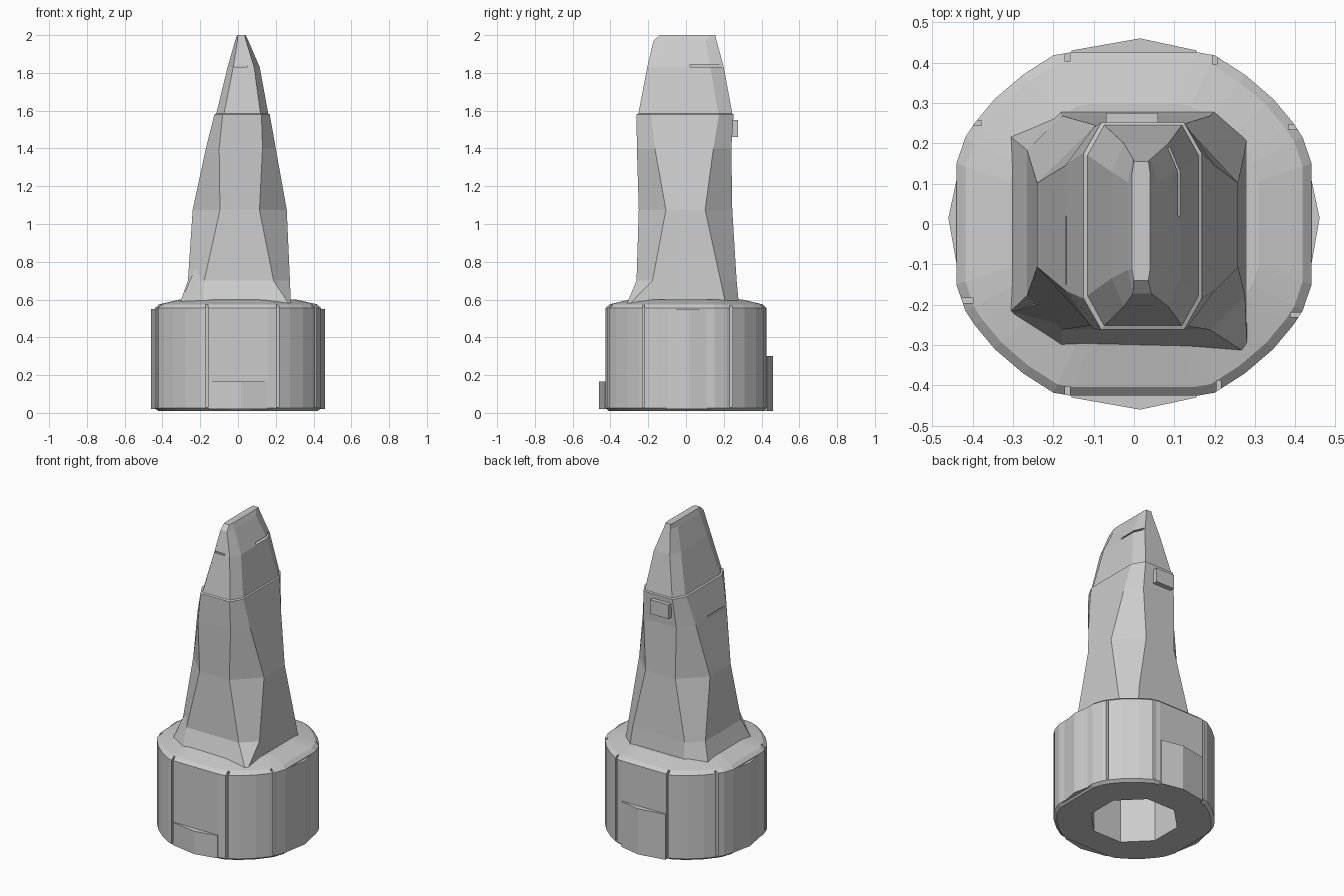
import bpy, bmesh
from math import cos, sin, pi

cube = bpy.data.objects.get("Cube")
if cube:
    bpy.data.objects.remove(cube, do_unlink=True)

stone = bpy.data.materials.new("plain_grey")
stone.use_nodes = True
grey = (0.6, 0.6, 0.6, 1)
stone.diffuse_color = grey
stone.node_tree.nodes["Principled BSDF"].inputs["Base Color"].default_value = grey


def loft(name, rings):
    """Closed solid skinned through equal-length rings of points."""
    bm = bmesh.new()
    loops = [[bm.verts.new(p) for p in ring] for ring in rings]
    for low, high in zip(loops, loops[1:]):
        for i in range(len(low)):
            j = (i + 1) % len(low)
            bm.faces.new((low[i], low[j], high[j], high[i]))
    bm.faces.new(loops[0][::-1])
    bm.faces.new(loops[-1])
    bmesh.ops.recalc_face_normals(bm, faces=bm.faces[:])
    mesh = bpy.data.meshes.new(name)
    bm.to_mesh(mesh)
    bm.free()
    mesh.materials.append(stone)
    obj = bpy.data.objects.new(name, mesh)
    bpy.context.scene.collection.objects.link(obj)
    return obj


def box(name, x0, x1, y0, y1, z0, z1):
    outline = [(x0, y0), (x1, y0), (x1, y1), (x0, y1)]
    return loft(name, [[(x, y, z) for x, y in outline] for z in (z0, z1)])


def carve(target, cutter):
    cutter.hide_render = True
    mod = target.modifiers.new("cut", "BOOLEAN")
    mod.operation = "DIFFERENCE"
    mod.solver = "EXACT"
    mod.object = cutter
    bpy.context.view_layer.objects.active = target
    bpy.ops.object.modifier_apply(modifier=mod.name)
    bpy.data.objects.remove(cutter, do_unlink=True)


# Drum base: one rounded quadrant mirrored around
quad = [(.44, .15), (.418, .215), (.395, .25), (.345, .31), (.275, .37), (.2, .418), (.16, .425)]
outline = []
for sx, sy, step in ((1, 1, 1), (-1, 1, -1), (-1, -1, 1), (1, -1, -1)):
    outline += [(sx * x, sy * y) for x, y in quad[::step]]
levels = [(.01, .96), (.025, 1), (.555, 1), (.575, .95), (.6, .7)]
base = loft("base_drum", [[(x * s, y * s, z) for x, y in outline] for z, s in levels])

# Octagonal hollow underneath
bore = [[(.26 * cos(pi / 8 + i * pi / 4), .26 * sin(pi / 8 + i * pi / 4), z)
         for i in range(8)] for z in (-.1, .5)]
carve(base, loft("bore_cutter", bore))

# Narrow upright joints between the drum panels
for x, y in ((-.165, -.425), (.21, -.41), (-.165, .425), (.2, .418),
             (.41, -.225), (.405, .24), (-.42, -.19), (-.4, .25)):
    w, d = (.006, .022) if abs(y) > abs(x) else (.022, .006)
    carve(base, box("joint_cutter", x - w, x + w, y - d, y + d, .03, .7))


# Shallow peaked panels on the four sides
def side_panel(name, direction, along_x, z0, z1):
    profile = [(-.155, .4), (.155, .4), (.155, .43), (.015, .46), (-.155, .43)]
    pts = [(t, direction * d) if along_x else (direction * d, t) for t, d in profile]
    loft(name, [[(x, y, z) for x, y in pts] for z in (z0, z1)])


side_panel("front_panel", -1, True, .02, .165)
side_panel("back_panel", 1, True, .01, .3)
side_panel("left_panel", 1, False, .02, .55)
side_panel("right_panel", -1, False, .02, .55)


# Tapering shaft with eight-sided sections; k is the flat share of each side
def section(z, x0, x1, y0, y1, k):
    cx, cy, hx, hy = (x0 + x1) / 2, (y0 + y1) / 2, (x1 - x0) / 2, (y1 - y0) / 2
    corners = [(1, -k), (1, k), (k, 1), (-k, 1), (-1, k), (-1, -k), (-k, -1), (k, -1)]
    return [(cx + hx * u, cy + hy * v, z) for u, v in corners]


foot = [(.28, -.3), (.28, .21), (.2, .28), (-.18, .28),
        (-.31, .22), (-.31, -.22), (-.18, -.305), (.27, -.315)]
shaft = loft("shaft", [
    [(x, y, .575) for x, y in foot],
    section(.7, -.265, .275, -.262, .268, .68),
    section(1.075, -.24, .258, -.25, .245, .42),
    section(1.4, -.17, .2, -.26, .24, .62),
    section(1.58, -.125, .168, -.262, .252, .7),
    section(1.585, -.115, .16, -.252, .245, .7),
    section(1.83, -.055, .115, -.205, .2, .65),
    section(1.97, -.015, .055, -.172, .162, .65),
    section(2, -.005, .04, -.14, .155, .8),
])

# Thin slots in the shaft
for cut in ((.08, .2, .02, .19, 1.832, 1.845),
            (-.2, -.09, -.04, .1, 1.695, 1.705),
            (-.3, -.16, -.15, .02, 1.4, 1.41),
            (-.02, .05, -.3, -.195, 1.832, 1.842)):
    carve(shaft, box("slot_cutter", *cut))

# Raised block on the back and a corner gusset at the foot
box("back_block", -.07, .06, .2, .275, 1.46, 1.55)
loft("foot_gusset", [
    [(-.31, -.22, .57), (-.18, -.305, .57), (-.1, -.1, .57)],
    [(-.18, -.18, .88), (-.16, -.2, .88), (-.14, -.14, .88)],
])
